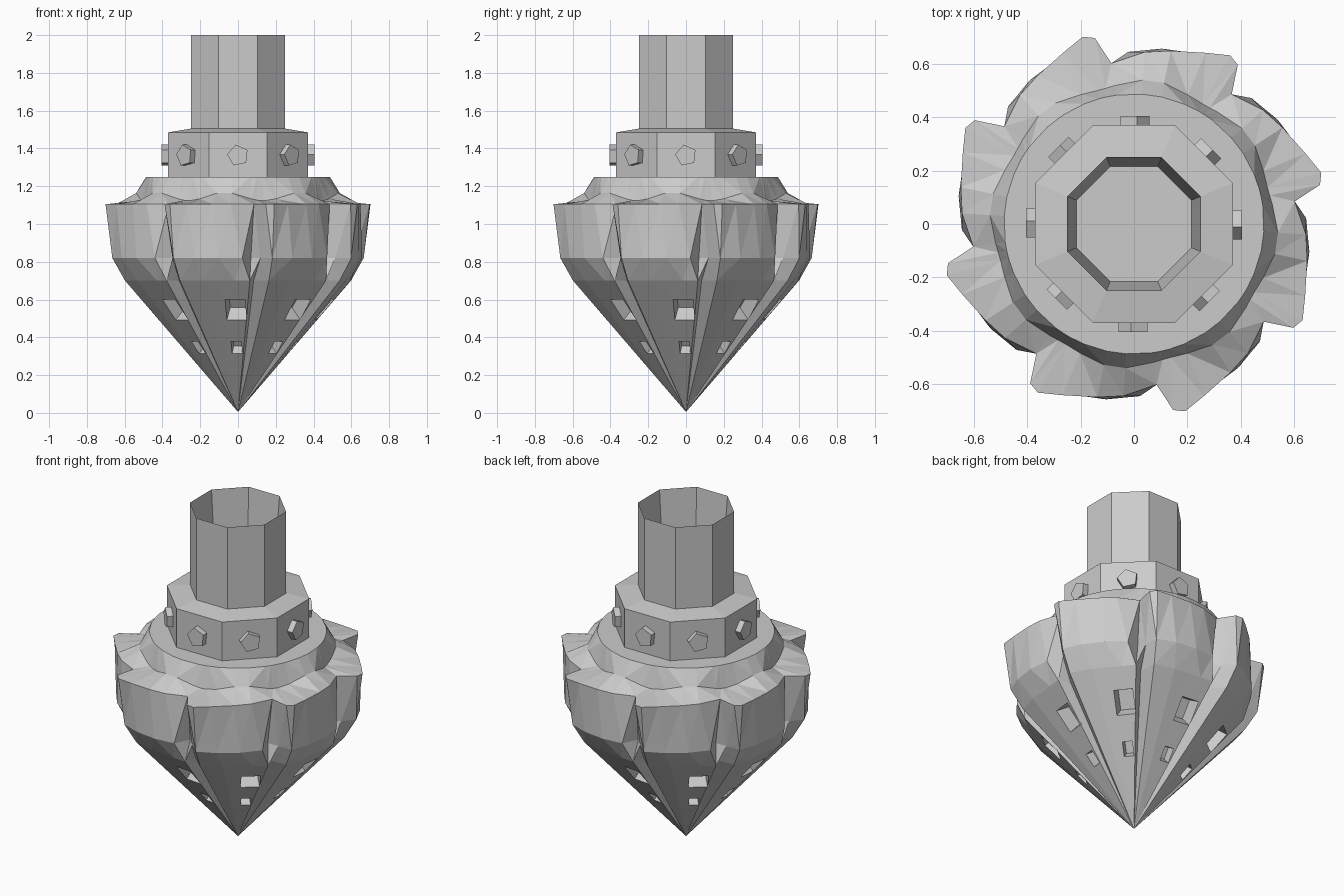
import bpy, bmesh, math
from mathutils import Vector, Matrix

cube = bpy.data.objects.get("Cube")
if cube:
    bpy.data.objects.remove(cube, do_unlink=True)

LOBES = 8
STEP = math.tau / LOBES

steel = bpy.data.materials.new("grey steel")
steel.use_nodes = True
GREY = (0.6, 0.6, 0.6, 1)
steel.diffuse_color = GREY
steel.node_tree.nodes["Principled BSDF"].inputs["Base Color"].default_value = GREY


def finish(bm, name):
    bmesh.ops.recalc_face_normals(bm, faces=bm.faces)
    mesh = bpy.data.meshes.new(name)
    bm.to_mesh(mesh)
    bm.free()
    mesh.materials.append(steel)
    obj = bpy.data.objects.new(name, mesh)
    bpy.context.collection.objects.link(obj)
    return obj


def bridge(bm, low, high):
    for i in range(len(low)):
        j = (i + 1) % len(low)
        bm.faces.new((low[i], low[j], high[j], high[i]))


def lobed_ring(bm, profile):
    """Repeat one lobe of (degrees, radius, height) around the axis."""
    ring = []
    for k in range(LOBES):
        for deg, r, z in profile:
            a = math.radians(deg) + k * STEP
            ring.append(bm.verts.new((r * math.cos(a), r * math.sin(a), z)))
    return ring


def level(z, *points):
    return [(a, r, z) for a, r in points]


# Cutting head: one lobe profile per level, from the shoulder of the cone upward
rim = level(1.105, (-29.7, .727), (-22.7, .695), (-12, .663), (-3.5, .645), (8, .608), (11.9, .712))
belly = level(.82, (-29.7, .69), (-20, .68), (-9, .665), (2, .645), (7, .56), (11, .62))
shoulder = level(.70, (-29.7, .62), (-18, .60), (-10, .588), (-1.7, .589), (6, .60), (9, .53))
angles = [a for a, r, z in rim]
wave = [(a, .53 - .012 * math.cos(math.radians(8 * (a + 30))),
         1.145 - .022 * math.cos(math.radians(8 * (a + 30)))) for a in angles]
crown = level(1.25, *[(a, .487) for a in angles])

bm = bmesh.new()
rings = [lobed_ring(bm, p) for p in (shoulder, belly, rim, wave, crown)]
for low, high in zip(rings, rings[1:]):
    bridge(bm, low, high)
tip = bm.verts.new((0, 0, .005))
first = rings[0]
for i, v in enumerate(first):
    bm.faces.new((tip, first[(i + 1) % len(first)], v))
bm.faces.new(rings[-1])
bmesh.ops.triangulate(bm, faces=[f for f in bm.faces if len(f.verts) == 4])
head = finish(bm, "cutting_head")

# Tapered pockets sunk square into the flat cone faces
bm = bmesh.new()
slope = Vector((.588, 0, .70)).normalized()
normal = Vector((slope.z, 0, -slope.x))
for z, width, length, depth in ((.545, .105, .14, .085), (.345, .056, .085, .055)):
    centre = slope * (z / slope.z)
    for k in range(LOBES):
        turn = Matrix.Rotation(k * STEP - math.radians(6.5), 3, 'Z')
        loops = []
        for offset, scale in ((-depth, .8), (.03, 1.08)):
            loop = []
            for s, t in ((-1, -1), (1, -1), (1, 1), (-1, 1)):
                side = Vector((0, s * width / 2 * scale + .075 * z, 0))
                p = centre + normal * offset + side + slope * (t * length / 2 * scale)
                loop.append(bm.verts.new(turn @ p))
            loops.append(loop)
        bridge(bm, *loops)
        bm.faces.new(loops[0])
        bm.faces.new(loops[1])
cutter = finish(bm, "pocket_cutter")
cutter.hide_render = True
cutter.hide_viewport = True
cut = head.modifiers.new("pockets", 'BOOLEAN')
cut.operation = 'DIFFERENCE'
cut.solver = 'EXACT'
cut.object = cutter


def octagon(bm, apothem, z):
    r = apothem / math.cos(STEP / 2)
    return [bm.verts.new((r * math.cos((k + .5) * STEP), r * math.sin((k + .5) * STEP), z))
            for k in range(LOBES)]


def octagonal_part(name, sections):
    bm = bmesh.new()
    loops = [octagon(bm, a, z) for a, z in sections]
    for low, high in zip(loops, loops[1:]):
        bridge(bm, low, high)
    bm.faces.new(loops[0])
    bm.faces.new(loops[-1])
    return finish(bm, name)


# Collar with a shallow chamfer, and the hollow shank with a tapering bore
octagonal_part("collar", ((.37, 1.24), (.37, 1.485), (.25, 1.505)))
octagonal_part("shank", ((.25, 1.49), (.25, 2.0), (.215, 1.52)))

# Five-sided bolts, one on every collar face
bm = bmesh.new()
for k in range(LOBES):
    place = (Matrix.Rotation(k * STEP, 4, 'Z') @ Matrix.Translation((.38, 0, 1.363))
             @ Matrix.Rotation(math.pi / 2, 4, 'Y') @ Matrix.Rotation(math.radians(174), 4, 'Z'))
    bmesh.ops.create_cone(bm, cap_ends=True, segments=5, radius1=.058, radius2=.058,
                          depth=.05, matrix=place)
finish(bm, "collar_bolts")
